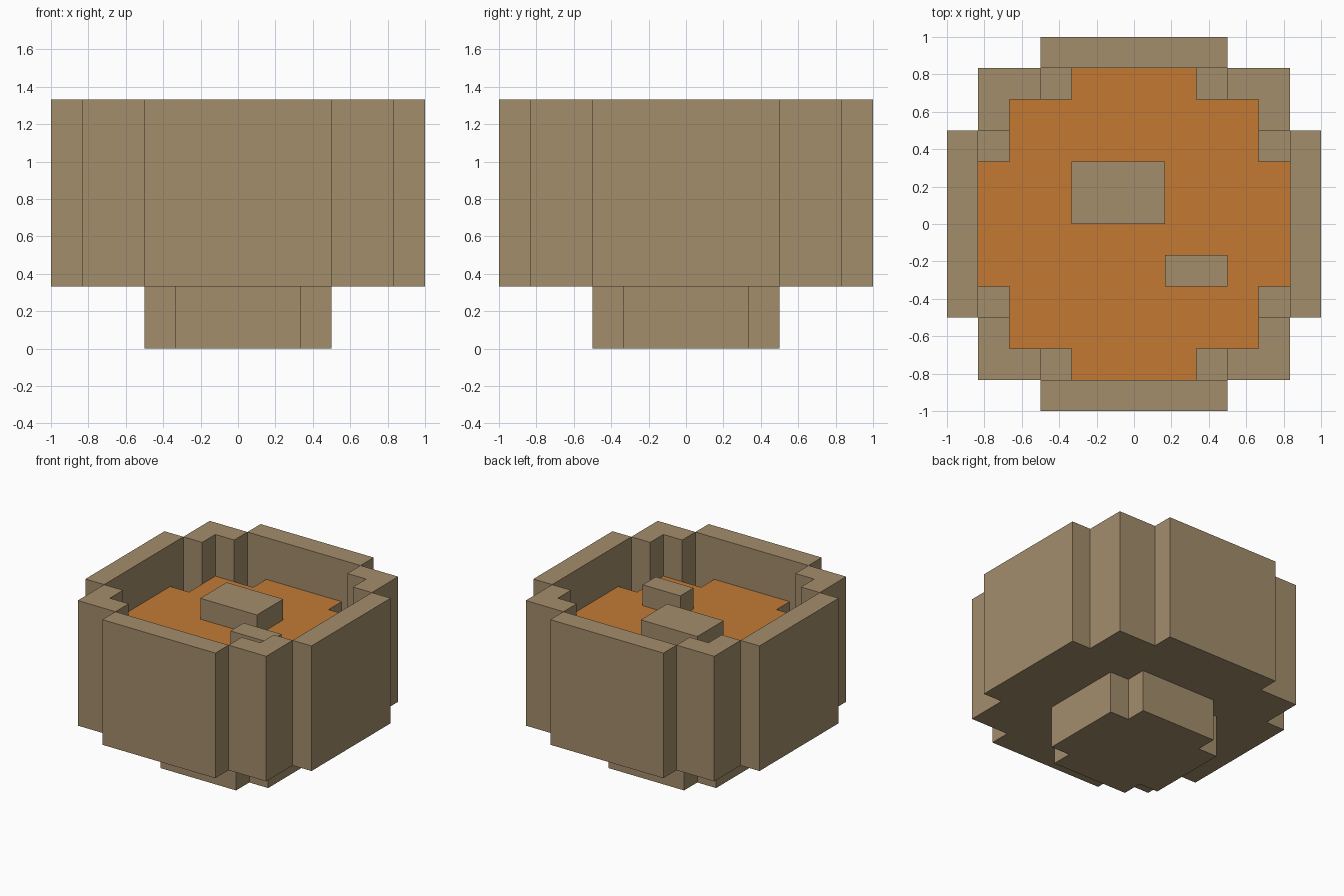
import bpy, bmesh
from mathutils import Matrix

cube = bpy.data.objects.get("Cube")
if cube:
    bpy.data.objects.remove(cube)

U = 1 / 6  # block grid step


def material(name, rgb):
    mat = bpy.data.materials.new(name)
    mat.use_nodes = True
    mat.diffuse_color = (*rgb, 1)
    mat.node_tree.nodes["Principled BSDF"].inputs["Base Color"].default_value = (*rgb, 1)
    return mat


clay = material("tan_clay", (0.367, 0.266, 0.150))
broth = material("orange_broth", (0.546, 0.195, 0.034))


def quarter_turns(points):
    """Repeat a quarter outline around z to close it."""
    outline = []
    for _ in range(4):
        outline += points
        points = [(-y, x) for x, y in points]
    return outline


def prism(name, outline, z0, z1, turn=0, top=None):
    """Extrude an outline given in grid steps from z0 to z1."""
    bm = bmesh.new()
    base = bm.faces.new([bm.verts.new((x * U, y * U, z0 * U)) for x, y in outline])
    new = bmesh.ops.extrude_face_region(bm, geom=[base], use_keep_orig=True)["geom"]
    verts = [v for v in new if isinstance(v, bmesh.types.BMVert)]
    bmesh.ops.translate(bm, verts=verts, vec=(0, 0, (z1 - z0) * U))
    bmesh.ops.recalc_face_normals(bm, faces=bm.faces)
    bmesh.ops.rotate(bm, verts=bm.verts, matrix=Matrix.Rotation(turn * 1.5707963, 3, "Z"))
    mesh = bpy.data.meshes.new(name)
    mesh.materials.append(clay)
    if top:
        mesh.materials.append(top)
        for f in bm.faces:
            f.material_index = int(f.normal.z > 0.5)
    bm.to_mesh(mesh)
    bm.free()
    bpy.context.collection.objects.link(bpy.data.objects.new(name, mesh))


def rect(x0, x1, y0, y1):
    return [(x0, y0), (x1, y0), (x1, y1), (x0, y1)]


# Foot and bowl floor
prism("foot", quarter_turns([(3, 2), (2, 2), (2, 3)]), 0, 2)
prism("bowl_floor", quarter_turns([(5, 3), (4, 3), (4, 4), (3, 4), (3, 5)]), 2, 3)

# Side walls and stepped corner pillars
corner = [(5, 5), (3, 5), (3, 4), (4, 4), (4, 3), (5, 3)]
for i, (wall, post) in enumerate(zip(("front", "left", "back", "right"),
                                     ("back_left", "back_right", "front_right", "front_left"))):
    prism(wall + "_wall", rect(-3, 3, -6, -5), 2, 8, i)
    prism(post + "_corner", corner, 2, 8, i)

# Contents with coloured surface, and floating chunks
prism("broth", quarter_turns([(5, 2), (4, 2), (4, 4), (2, 4), (2, 5)]), 3, 6, top=broth)
prism("large_chunk", rect(-2, 1, 0, 2), 6, 7)
prism("small_chunk", rect(1, 3, -2, -1), 6, 7)
